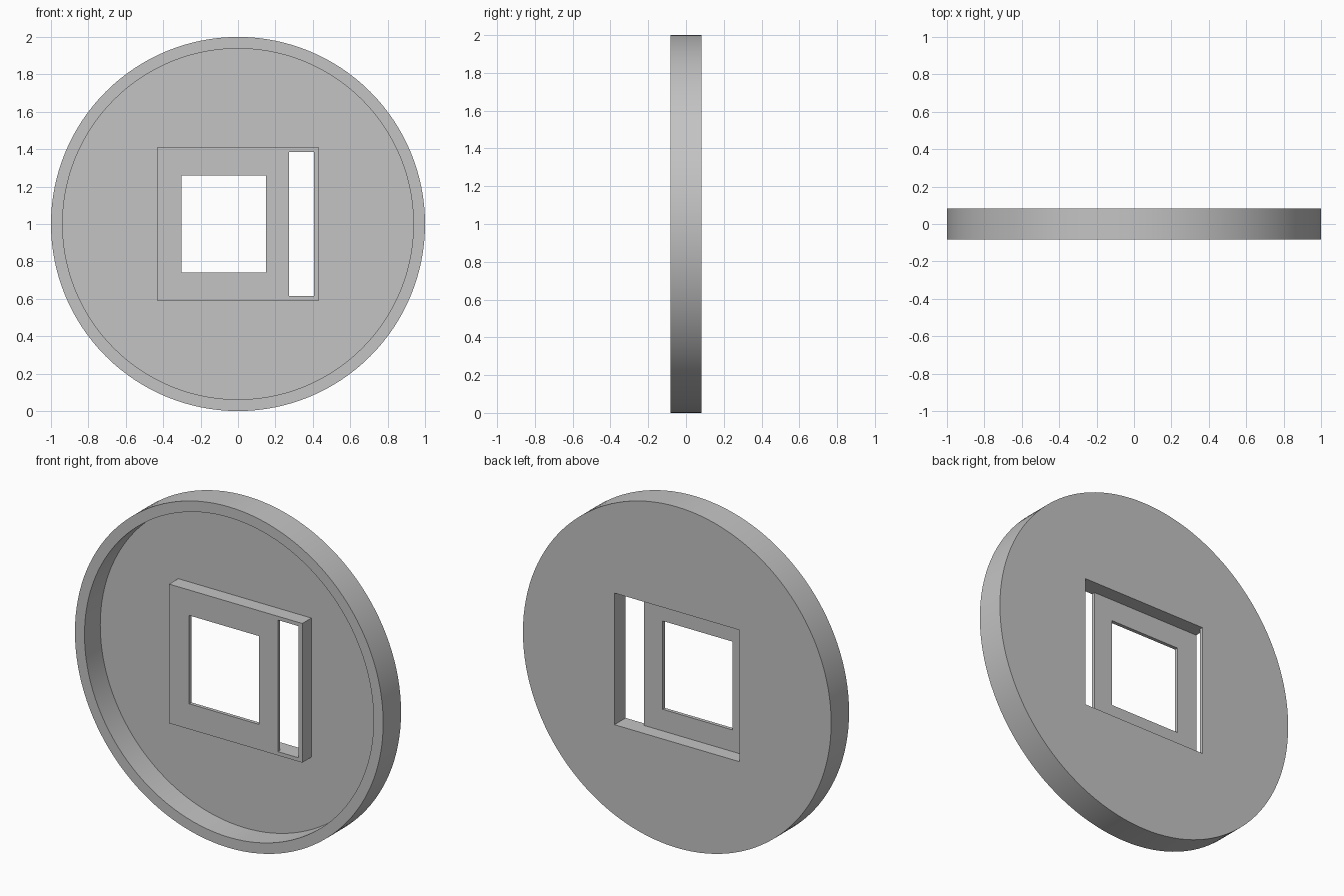
import bpy, math

cube = bpy.data.objects.get("Cube")
if cube:
    bpy.data.objects.remove(cube, do_unlink=True)

grey = bpy.data.materials.new("light_grey")
grey.use_nodes = True
colour = (0.55, 0.55, 0.55, 1)
grey.diffuse_color = colour
grey.node_tree.nodes["Principled BSDF"].inputs["Base Color"].default_value = colour

FRONT, BACK = -0.083, 0.083     # faces of the disc
FLOOR = 0.063                   # front of the thin disc floor
PLATE, POCKET = -0.021, 0.0     # front and back of the raised plate
OVER = 0.05                     # overshoot of cutters


def disc(name, radius, y0, y1):
    bpy.ops.mesh.primitive_cylinder_add(
        vertices=128, radius=radius, depth=y1 - y0,
        location=(0, (y0 + y1) / 2, 1), rotation=(math.pi / 2, 0, 0))
    ob = bpy.context.object
    ob.name = name
    bpy.ops.object.transform_apply(location=True, rotation=True, scale=True)
    ob.data.materials.append(grey)
    return ob


def box(name, x, y, z):
    spans = (x, y, z)
    bpy.ops.mesh.primitive_cube_add(size=1, location=[(a + b) / 2 for a, b in spans])
    ob = bpy.context.object
    ob.name = name
    ob.scale = [b - a for a, b in spans]
    bpy.ops.object.transform_apply(location=True, rotation=True, scale=True)
    ob.data.materials.append(grey)
    return ob


def cut(target, cutter):
    cutter.hide_render = True
    mod = target.modifiers.new("cut", 'BOOLEAN')
    mod.operation = 'DIFFERENCE'
    mod.solver = 'EXACT'
    mod.object = cutter
    bpy.ops.object.select_all(action='DESELECT')
    target.select_set(True)
    bpy.context.view_layer.objects.active = target
    bpy.ops.object.modifier_apply(modifier=mod.name)
    bpy.data.objects.remove(cutter, do_unlink=True)


cover = disc("round_cover", 1.0, FRONT, BACK)

# Front recess, leaving the rim and the raised rectangular housing
recess = disc("recess_cutter", 0.938, FRONT - OVER, FLOOR)
cut(recess, box("housing_block", (-0.432, 0.432), (PLATE, FLOOR + OVER), (0.592, 1.408)))
cut(cover, recess)

# Pocket behind the housing
cut(cover, box("pocket_cutter", (-0.406, 0.406), (POCKET, BACK + OVER), (0.614, 1.386)))

# Open side of the housing
cut(cover, box("side_cutter", (-0.48, -0.38), (POCKET, FLOOR), (0.614, 1.386)))

# Square window and tall slot through the plate
through = (PLATE - OVER, POCKET + OVER)
cut(cover, box("window_cutter", (-0.302, 0.151), through, (0.741, 1.259)))
cut(cover, box("slot_cutter", (0.274, 0.406), through, (0.614, 1.386)))

bpy.ops.object.select_all(action='DESELECT')
cover.select_set(True)
bpy.context.view_layer.objects.active = cover
bpy.ops.object.shade_smooth_by_angle(angle=math.radians(30))
